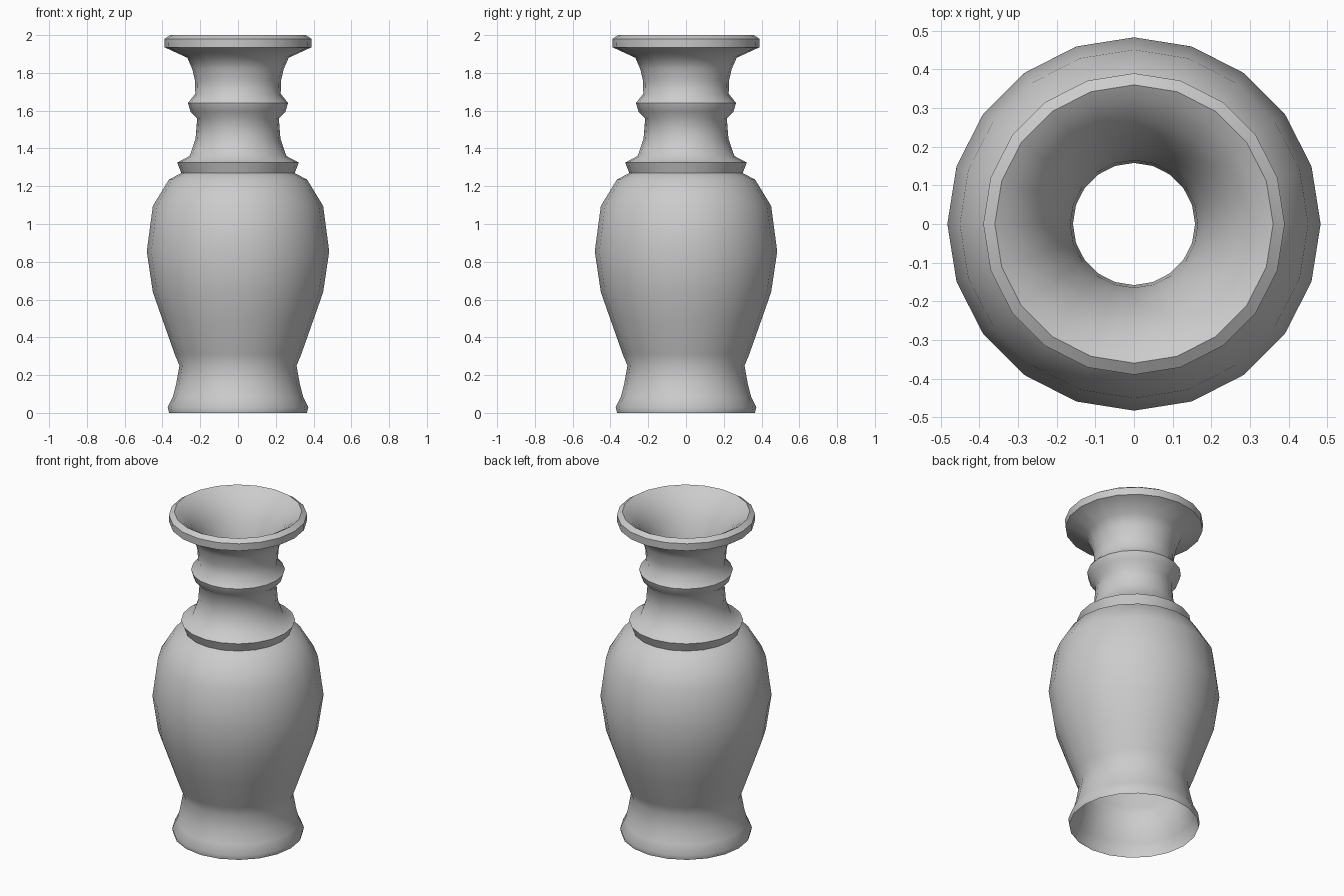
import bpy, bmesh, math

if "Cube" in bpy.data.objects:
    bpy.data.objects.remove(bpy.data.objects["Cube"])

SIDES = 20


def lathe(name, profile):
    """Spin an (r, z) profile around the z axis into a thin open shell."""
    bm = bmesh.new()
    verts = [bm.verts.new((r, 0, z)) for r, z in profile]
    edges = [bm.edges.new(pair) for pair in zip(verts, verts[1:])]
    bmesh.ops.spin(bm, geom=verts + edges, cent=(0, 0, 0), axis=(0, 0, 1),
                   angle=math.tau, steps=SIDES, use_duplicate=False)
    bmesh.ops.remove_doubles(bm, verts=bm.verts, dist=0.0005)
    bmesh.ops.recalc_face_normals(bm, faces=bm.faces)
    # an outward-facing shell is wanted: the first profile segment is on the outside
    bm.faces.ensure_lookup_table()
    f = bm.faces[0]
    c = f.calc_center_median()
    if f.normal.x * c.x + f.normal.y * c.y < 0:
        bmesh.ops.reverse_faces(bm, faces=bm.faces)
    mesh = bpy.data.meshes.new(name)
    bm.to_mesh(mesh)
    bm.free()
    ob = bpy.data.objects.new(name, mesh)
    bpy.context.collection.objects.link(ob)
    bpy.ops.object.select_all(action='DESELECT')
    ob.select_set(True)
    bpy.context.view_layer.objects.active = ob
    bpy.ops.object.shade_smooth_by_angle(angle=math.radians(50))
    return ob


# flared foot, open underneath
foot = [(0.365, 0.0), (0.372, 0.03), (0.345, 0.085), (0.328, 0.15), (0.31, 0.25)]
# swelling body
body = [(0.335, 0.31), (0.395, 0.48), (0.451, 0.64), (0.483, 0.855),
        (0.451, 1.095), (0.366, 1.235), (0.30, 1.27)]
# shoulder collar
collar = [(0.322, 1.325), (0.256, 1.36)]
# neck with raised ring
neck = [(0.225, 1.45), (0.216, 1.56), (0.251, 1.595), (0.265, 1.64),
        (0.226, 1.69), (0.228, 1.76), (0.242, 1.82), (0.268, 1.88)]
# rolled lip
lip = [(0.388, 1.935), (0.39, 1.98), (0.36, 2.0)]
# inside of the mouth, narrowing into the throat
throat = [(0.325, 1.98), (0.27, 1.93), (0.225, 1.86), (0.185, 1.76),
          (0.165, 1.66), (0.158, 1.54)]

lathe("vase", foot + body + collar + neck + lip + throat)
